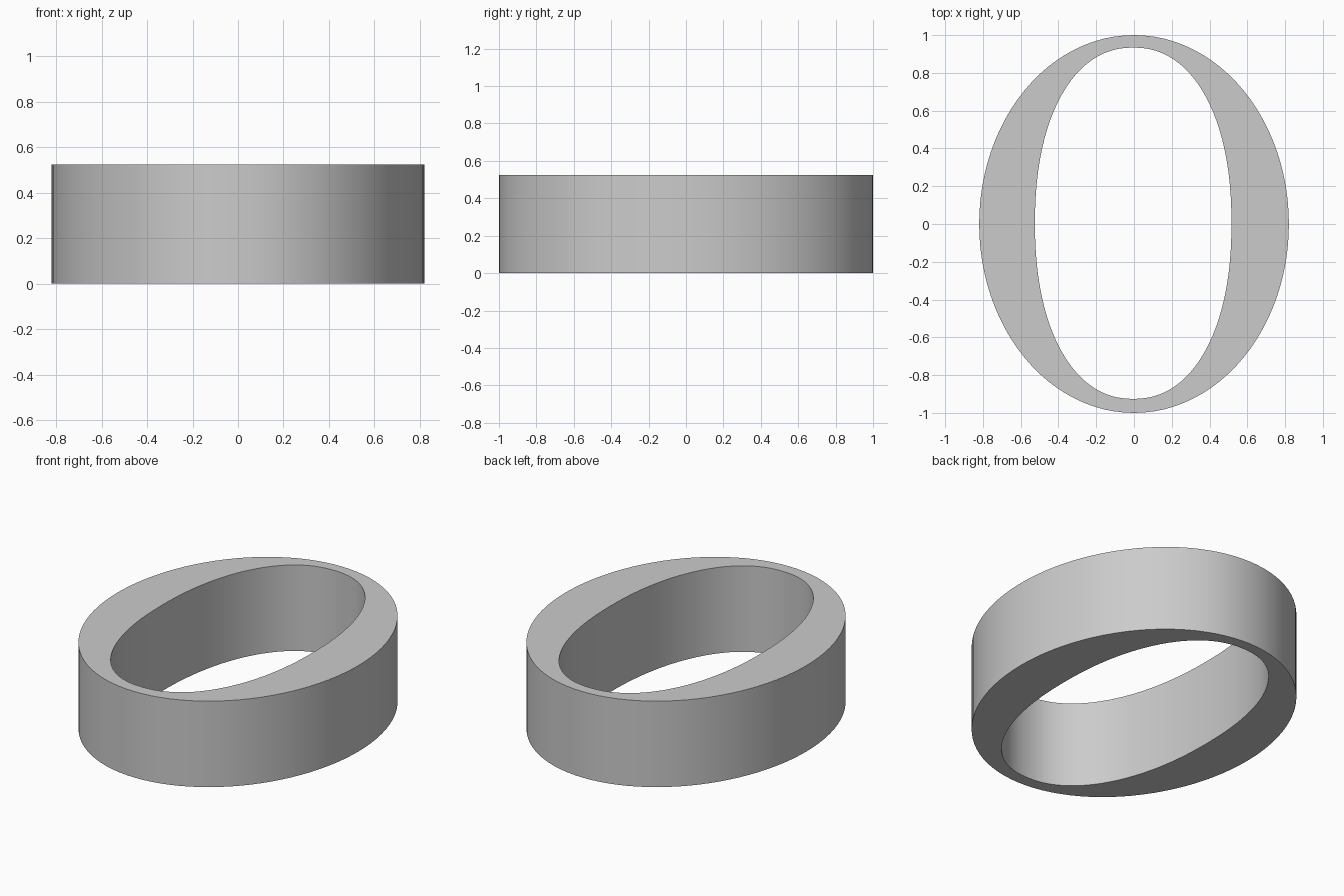
import bpy, bmesh, math

cube = bpy.data.objects.get("Cube")
if cube:
    bpy.data.objects.remove(cube, do_unlink=True)

HEIGHT = 0.525
SEGMENTS = 96

grey = bpy.data.materials.new("plain grey")
grey.use_nodes = True
colour = (0.6, 0.6, 0.6, 1)
grey.diffuse_color = colour
grey.node_tree.nodes["Principled BSDF"].inputs["Base Color"].default_value = colour


def oval(bm, rx, ry, z, power=2.0, cx=0.0, cy=0.0):
    """Closed loop of vertices on a superellipse."""
    verts = []
    for i in range(SEGMENTS):
        a = math.tau * i / SEGMENTS
        c, s = math.cos(a), math.sin(a)
        x = math.copysign(abs(c) ** (2 / power), c) * rx + cx
        y = math.copysign(abs(s) ** (2 / power), s) * ry + cy
        verts.append(bm.verts.new((x, y, z)))
    return verts


# Oval ring: thick at the sides, thin at the front and back
bm = bmesh.new()
loops = []
for z in (0, HEIGHT):
    outer = oval(bm, 0.82, 1.0, z)
    inner = oval(bm, 0.52, 0.93, z, 2.2, -0.004, 0.004)
    loops += [outer, inner] if z == 0 else [inner, outer]

# Join bottom outer, bottom inner, top inner and top outer into a closed band
for k, a in enumerate(loops):
    b = loops[(k + 1) % len(loops)]
    for i in range(SEGMENTS):
        j = (i + 1) % SEGMENTS
        bm.faces.new((a[i], a[j], b[j], b[i]))
bmesh.ops.recalc_face_normals(bm, faces=bm.faces)

mesh = bpy.data.meshes.new("oval_ring")
bm.to_mesh(mesh)
bm.free()
mesh.materials.append(grey)
ring = bpy.data.objects.new("oval_ring", mesh)
bpy.context.collection.objects.link(ring)

# Smooth walls with crisp rims
bpy.ops.object.select_all(action="DESELECT")
ring.select_set(True)
bpy.context.view_layer.objects.active = ring
bpy.ops.object.shade_smooth_by_angle(angle=math.radians(30))
